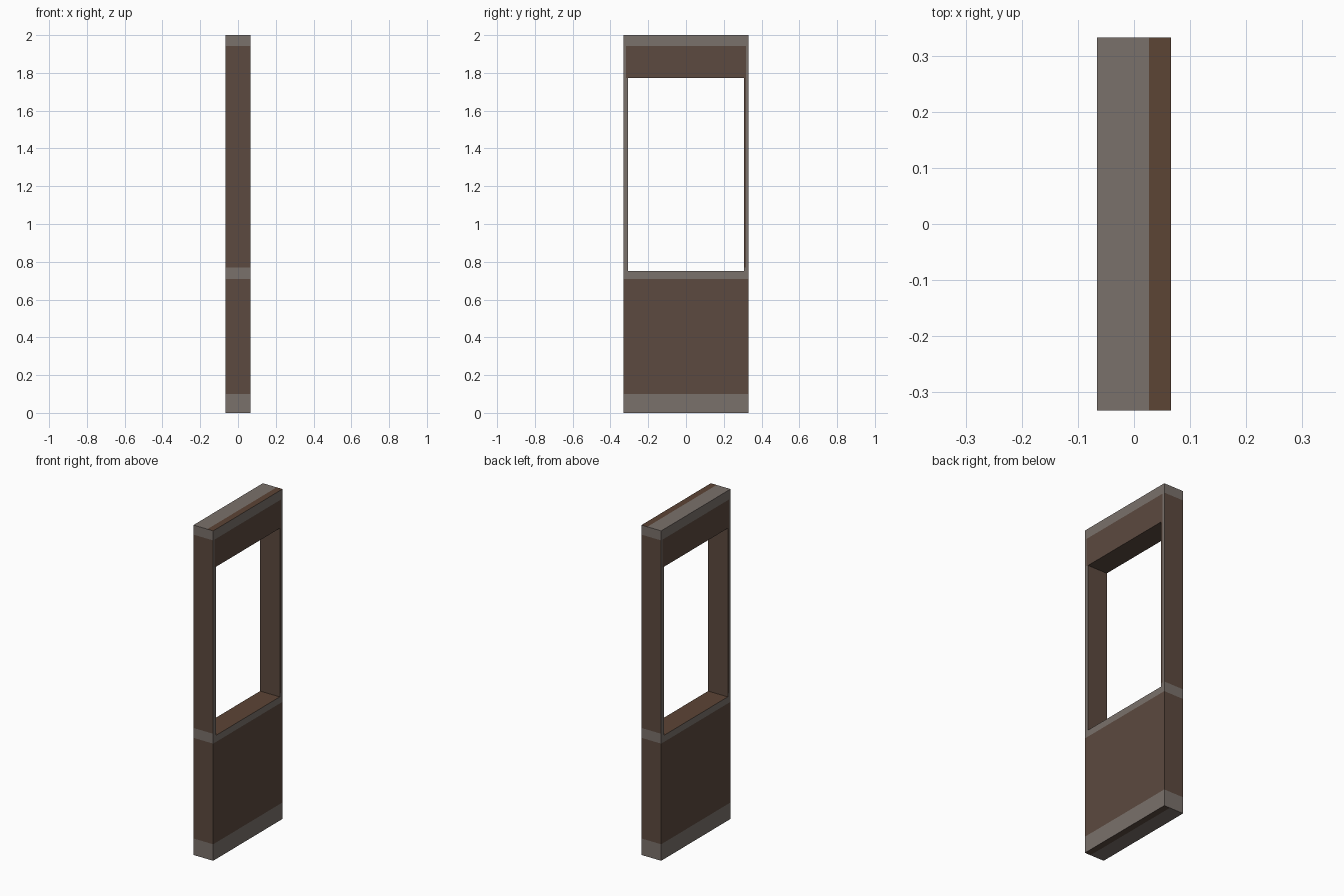
import bpy, bmesh
from mathutils import Vector

if "Cube" in bpy.data.objects:
    bpy.data.objects.remove(bpy.data.objects["Cube"])

HX, HY = 0.066, 0.332            # half thickness, half width
OY, OZ0, OZ1 = 0.306, 0.75, 1.772  # opening


def material(name, rgb):
    m = bpy.data.materials.new(name)
    m.diffuse_color = (*rgb, 1)
    m.use_nodes = True
    m.node_tree.nodes["Principled BSDF"].inputs["Base Color"].default_value = m.diffuse_color
    return m


mats = [material("dark brown wood", (0.107, 0.068, 0.050)),
        material("worn grey wood", (0.195, 0.165, 0.147)),
        material("warm brown wood", (0.107, 0.058, 0.036))]

# Frame front as a grid of cells, leaving out the opening
ys = [-HY, -0.318, -OY, OY, 0.318, HY]
zs = [0, 0.1, 0.71, OZ0, 0.77, OZ1, 1.942, 2]
bm = bmesh.new()
grid = [[bm.verts.new((-HX, y, z)) for z in zs] for y in ys]
for i in range(len(ys) - 1):
    for j in range(len(zs) - 1):
        yc, zc = (ys[i] + ys[i + 1]) / 2, (zs[j] + zs[j + 1]) / 2
        if abs(yc) < OY and OZ0 < zc < OZ1:
            continue
        bm.faces.new((grid[i][j], grid[i + 1][j], grid[i + 1][j + 1], grid[i][j + 1]))

# Give the frame its thickness
ext = bmesh.ops.extrude_face_region(bm, geom=bm.faces[:], use_keep_orig=True)
verts = [g for g in ext["geom"] if isinstance(g, bmesh.types.BMVert)]
bmesh.ops.translate(bm, verts=verts, vec=(2 * HX, 0, 0))

# Cut the colour line along the top and bottom
bmesh.ops.bisect_plane(bm, geom=bm.verts[:] + bm.edges[:] + bm.faces[:],
                       plane_co=Vector((0.027, 0, 0)), plane_no=Vector((1, 0, 0)))
bmesh.ops.recalc_face_normals(bm, faces=bm.faces[:])


# Colour by height and direction
def colour(f):
    c, n = f.calc_center_median(), f.normal
    if abs(n.z) > 0.9:
        if OZ0 - 0.01 < c.z < OZ1 + 0.01:
            return 2 if n.z > 0 else 0
        if c.x < 0.027:
            return 1
        return 2 if n.z > 0 else 0
    if abs(n.y) > 0.9 and abs(c.y) < HY - 0.01:
        return 0                      # inside of the opening
    if c.z < 0.1 or c.z > 1.942 or 0.71 < c.z < 0.77:
        return 1
    if abs(n.x) > 0.9 and c.z > 0.71:
        if abs(c.y) > 0.318:
            return 1                  # outer edge strips
        if c.z < OZ1:                 # posts: one has a brown middle
            return 0 if c.y * n.x > 0 else 1
    return 0


for f in bm.faces:
    f.material_index = colour(f)

mesh = bpy.data.meshes.new("window_frame_panel")
bm.to_mesh(mesh)
bm.free()
for m in mats:
    mesh.materials.append(m)
obj = bpy.data.objects.new("window_frame_panel", mesh)
bpy.context.collection.objects.link(obj)
